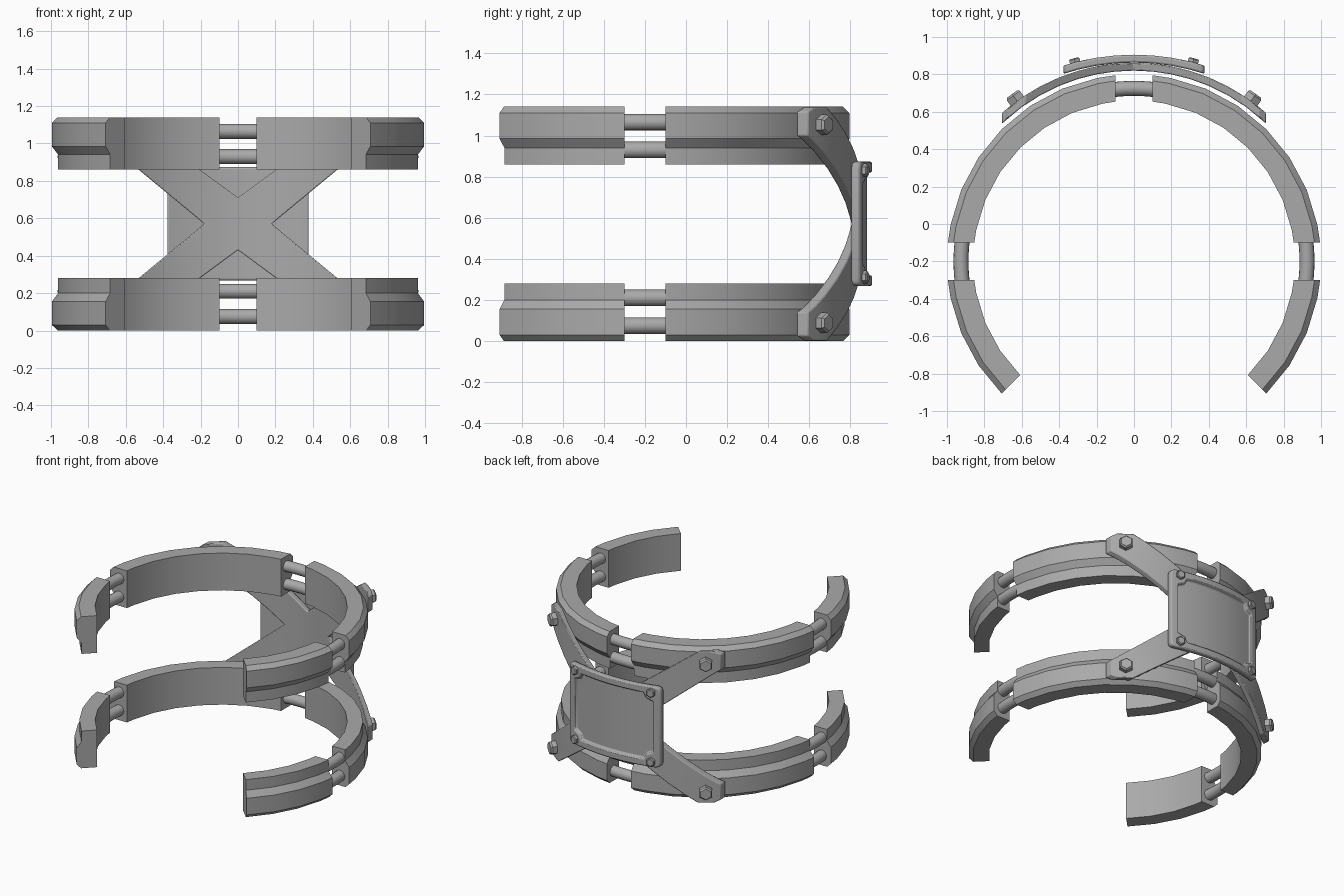
import bpy, bmesh, math
from mathutils import Vector

if "Cube" in bpy.data.objects:
    bpy.data.objects.remove(bpy.data.objects["Cube"], do_unlink=True)

# One plain metal for everything
grey = bpy.data.materials.new("grey_metal")
grey.use_nodes = True
colour = (0.4, 0.4, 0.4, 1)
grey.diffuse_color = colour
grey.node_tree.nodes["Principled BSDF"].inputs["Base Color"].default_value = colour

ORIGIN = (0, -0.2, 0.57)      # ring axis at mid height
STEP = math.radians(11.25)
HALF_GAP = 0.1


def finish(name, bm, mirror=(False, False), bevel=0):
    """Turn a bmesh into an object, with optional bevel and x / z mirroring."""
    bmesh.ops.recalc_face_normals(bm, faces=bm.faces)
    mesh = bpy.data.meshes.new(name)
    bm.to_mesh(mesh)
    bm.free()
    mesh.materials.append(grey)
    obj = bpy.data.objects.new(name, mesh)
    bpy.context.collection.objects.link(obj)
    obj.location = ORIGIN
    bpy.ops.object.select_all(action='DESELECT')
    obj.select_set(True)
    bpy.context.view_layer.objects.active = obj
    bpy.ops.object.shade_smooth_by_angle(angle=math.radians(30))
    if bevel:
        mod = obj.modifiers.new("Bevel", 'BEVEL')
        mod.width, mod.segments = bevel, 2
        mod.limit_method, mod.angle_limit = 'ANGLE', math.radians(35)
    if any(mirror):
        mod = obj.modifiers.new("Mirror", 'MIRROR')
        mod.use_axis = (mirror[0], False, mirror[1])
        mod.use_mirror_merge = False
    return obj


def skin(bm, loops):
    """Bridge equal-length vertex loops and cap both ends."""
    n = len(loops[0])
    for a, b in zip(loops, loops[1:]):
        for i in range(n):
            j = (i + 1) % n
            bm.faces.new((a[i], a[j], b[j], b[i]))
    bm.faces.new(loops[0][::-1])
    bm.faces.new(loops[-1])


def sweep(name, profile, stations, mirror):
    """Sweep an (r, z) profile about the axis; each station maps r to an angle."""
    bm = bmesh.new()
    loops = []
    for angle in stations:
        loops.append([bm.verts.new((r * math.cos(angle(r)), r * math.sin(angle(r)), z))
                      for r, z in profile])
    skin(bm, loops)
    return finish(name, bm, mirror)


def fixed(angle):
    return lambda r: angle


def gap(r):
    return math.asin(HALF_GAP / r)


# Split rings: back and front segments with parallel-cut ends
band = [(0.86, 0.29), (0.86, 0.57), (0.97, 0.57), (1.0, 0.54),
        (1.0, 0.415), (0.967, 0.37), (0.967, 0.29)]
back = [gap] + [fixed(k * STEP) for k in range(1, 8)] + [lambda r: math.pi / 2 - gap(r)]
front = [fixed(-k * STEP) for k in range(4, 0, -1)] + [lambda r: -gap(r)]
sweep("ring_back_segment", band, back, (True, True))
sweep("ring_front_segment", band, front, (True, True))

# Pairs of curved rods joining the segments
for label, z in (("outer", 0.495), ("inner", 0.36)):
    circle = [(0.925 + 0.04 * math.cos(i * math.tau / 16), z + 0.04 * math.sin(i * math.tau / 16))
              for i in range(16)]
    for place, middle, both in (("side", 0, True), ("rear", math.pi / 2, False)):
        arc = [fixed(middle + k * 0.04) for k in range(-4, 5)]
        sweep(f"{place}_{label}_rod", circle, arc, (both, True))


def four_way(q):
    """Mirror a quadrant outline (from +x round to +z) into a closed loop."""
    pts = list(q)
    pts += [(-x, z) for x, z in reversed(q)]
    pts += [(-x, -z) for x, z in q]
    pts += [(x, -z) for x, z in reversed(q)]
    loop = []
    for p in pts:
        if not loop or (Vector(p) - Vector(loop[-1])).length > 1e-5:
            loop.append(p)
    if (Vector(loop[0]) - Vector(loop[-1])).length < 1e-5:
        loop.pop()
    return loop


def bent_plate(name, layers, radius, centre_y, bevel):
    """Stack (outline, depth) layers into a plate, then wrap it on a cylinder."""
    bm = bmesh.new()
    skin(bm, [[bm.verts.new((x, d, z)) for x, z in four_way(q)] for q, d in layers])
    for k in range(-7, 8):
        bmesh.ops.bisect_plane(bm, geom=bm.verts[:] + bm.edges[:] + bm.faces[:], dist=1e-5,
                               plane_co=(k * 0.1, 0, 0), plane_no=(1, 0, 0))
    for v in bm.verts:
        v.co.y = centre_y + math.sqrt((radius + v.co.y) ** 2 - v.co.x ** 2)
    return finish(name, bm, bevel=bevel)


# Cross bracket wrapping the back of both rings
arm = [(0.18, 0), (0.665, 0.4), (0.705, 0.43), (0.705, 0.545),
       (0.67, 0.567), (0.58, 0.567), (0, 0.14)]
bent_plate("cross_bracket", [(arm, 0), (arm, 0.042)], 1.02, 0, 0.012)

# Framed back panel with a recess notched around its bolts
rim = [(0.378, 0.27), (0.37, 0.295), (0.345, 0.303)]
recess = [(0.325, 0.19), (0.275, 0.21), (0.255, 0.25)]
bent_plate("back_panel", [(rim, 0), (rim, 0.042), (recess, 0.042), (recess, 0.018)],
           1.208, -0.145, 0.01)


def bolts(name, x, z, radius, centre_y, size, height):
    """Four hexagonal bolt heads standing square to the curved surface."""
    bm = bmesh.new()
    out = Vector((x, math.sqrt(radius ** 2 - x ** 2), 0)).normalized()
    side = Vector((out.y, -out.x, 0))
    loops = []
    for lift, scale in ((-0.02, 1), (height * 0.75, 1), (height, 0.8)):
        base = out * (radius + lift) + Vector((0, centre_y, z))
        ring = []
        for i in range(6):
            a = (i + 0.5) * math.tau / 6
            ring.append(bm.verts.new(base + size * scale * (side * math.cos(a)
                                     + Vector((0, 0, math.sin(a))))))
        loops.append(ring)
    skin(bm, loops)
    return finish(name, bm, (True, True))


bolts("bracket_bolts", 0.625, 0.482, 1.062, 0, 0.05, 0.045)
bolts("panel_bolts", 0.315, 0.26, 1.25, -0.145, 0.033, 0.022)
